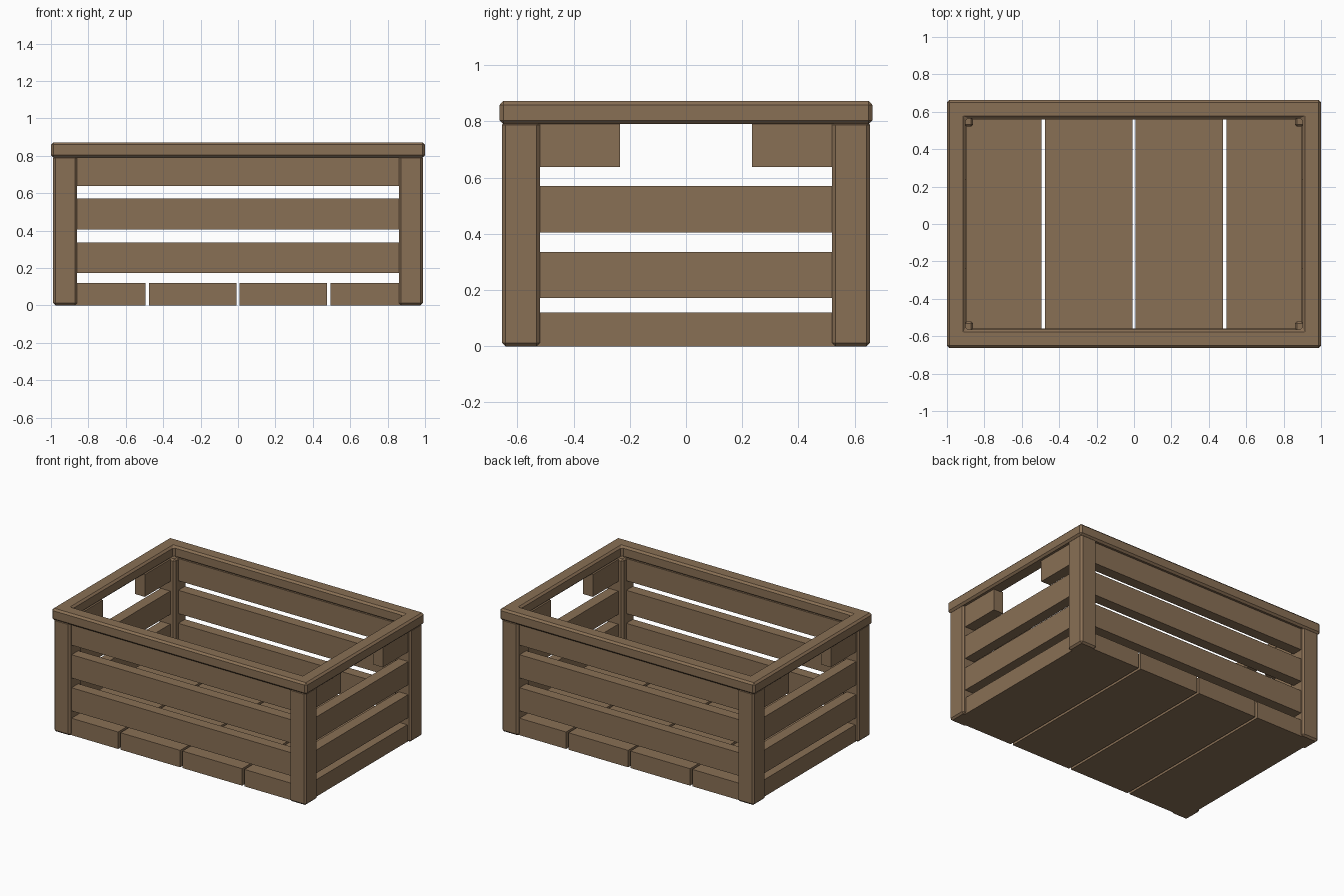
import bpy
import bmesh

cube = bpy.data.objects.get("Cube")
if cube:
    bpy.data.objects.remove(cube, do_unlink=True)

# One flat wood colour
wood = bpy.data.materials.new("brown_wood")
wood.use_nodes = True
colour = (0.25, 0.16, 0.09, 1)
wood.diffuse_color = colour
wood.node_tree.nodes["Principled BSDF"].inputs["Base Color"].default_value = colour


def finish(name, bm, bevel=0):
    bmesh.ops.recalc_face_normals(bm, faces=bm.faces)
    mesh = bpy.data.meshes.new(name)
    bm.to_mesh(mesh)
    bm.free()
    mesh.materials.append(wood)
    obj = bpy.data.objects.new(name, mesh)
    bpy.context.collection.objects.link(obj)
    if bevel:
        mod = obj.modifiers.new("chamfer", 'BEVEL')
        mod.width = bevel
        mod.segments = 1
        mod.limit_method = 'ANGLE'
    return obj


def box(name, x, y, z, bevel=0):
    """Box from (min, max) pairs on each axis."""
    bm = bmesh.new()
    bmesh.ops.create_cube(bm, size=1)
    for v in bm.verts:
        v.co = [lo + (c + 0.5) * (hi - lo) for c, (lo, hi) in zip(v.co, (x, y, z))]
    return finish(name, bm, bevel)


def span(side, a, b):
    return tuple(sorted((side * a, side * b)))


# Corner posts
for sx, side in ((1, "left"), (-1, "right")):
    for sy, end in ((-1, "front"), (1, "back")):
        box(f"{end}_{side}_post", span(sx, 0.86, 0.988), span(sy, 0.52, 0.655),
            (0, 0.8), 0.012)

# Floor boards
pitch = 0.486
for i in range(4):
    cx = (i - 1.5) * pitch
    box(f"floor_board_{i + 1}", (cx - 0.234, cx + 0.234), (-0.635, 0.635), (0, 0.12))

# Wall slats, with a hand hole in the top row of both short sides
rows = (("lower", 0.172, 0.336), ("middle", 0.405, 0.57), ("upper", 0.638, 0.795))
for row, z0, z1 in rows:
    for s, end in ((-1, "front"), (1, "back")):
        box(f"{end}_{row}_slat", (-0.93, 0.93), span(s, 0.56, 0.635), (z0, z1))
    for s, side in ((1, "left"), (-1, "right")):
        x = span(s, 0.895, 0.97)
        if row == "upper":
            for sy, end in ((-1, "front"), (1, "back")):
                box(f"{side}_{end}_handle_slat", x, span(sy, 0.235, 0.6), (z0, z1))
        else:
            box(f"{side}_{row}_slat", x, (-0.6, 0.6), (z0, z1))

# Top rim, a mitred rectangular ring swept from a square section
bm = bmesh.new()
section = ((1, 0.663, 0.79), (1, 0.663, 0.872), (0.9, 0.565, 0.872), (0.9, 0.565, 0.79))
loops = [[bm.verts.new((sx * x, sy * y, z)) for x, y, z in section]
         for sx, sy in ((-1, -1), (1, -1), (1, 1), (-1, 1))]
for i in range(4):
    a, b = loops[i], loops[(i + 1) % 4]
    for j in range(4):
        k = (j + 1) % 4
        bm.faces.new((a[j], b[j], b[k], a[k]))
finish("top_rim", bm, 0.013)
